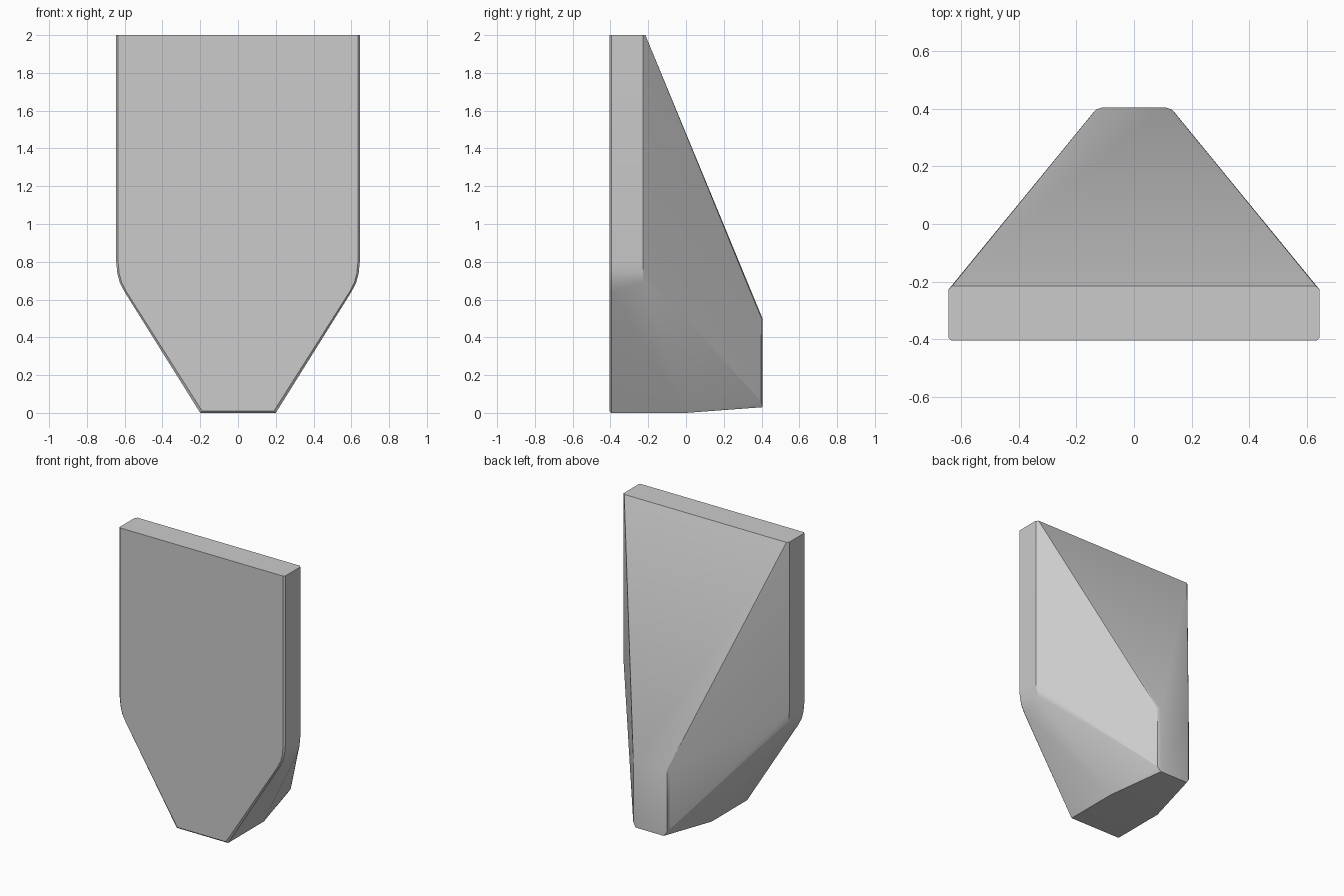
import bpy
import bmesh
import math

if "Cube" in bpy.data.objects:
    bpy.data.objects.remove(bpy.data.objects["Cube"])

# Colour
grey = bpy.data.materials.new("plain grey")
grey.use_nodes = True
colour = (0.6, 0.6, 0.6, 1)
grey.diffuse_color = colour
grey.node_tree.nodes["Principled BSDF"].inputs["Base Color"].default_value = colour

# Half outline of the front plate: straight side, rounded shoulder, tapered foot
outline = [(0.645, 2), (0.645, 0.8), (0.639, 0.74), (0.626, 0.69),
           (0.6, 0.64), (0.2, 0)]
front, rim, plate_back = -0.405, -0.395, -0.228
inset = 0.01

half = []
for x, z in outline:
    half.append((x - inset, front, max(z, inset)))
    half.append((x, rim, z))
    if z > 0.65:
        half.append((x, plate_back, z))

# Top of the sloping back, flat underside, rounded rear nose
half += [(0.632, -0.215, 2), (0.2, 0, 0)]
nose = [(0.11, 0.405, 0.5, 0.03), (0.132, 0.398, 0.5, 0.06),
        (0.145, 0.383, 0.49, 0.08)]
for x, y, high, low in nose:
    half += [(x, y, high), (x, y, low)]

# Solid wedge body from the mirrored points
bm = bmesh.new()
for side in (-1, 1):
    for x, y, z in half:
        bm.verts.new((side * x, y, z))
hull = bmesh.ops.convex_hull(bm, input=bm.verts[:])
loose = {g for g in hull["geom_interior"] + hull["geom_unused"]
         if isinstance(g, bmesh.types.BMVert)}
bmesh.ops.delete(bm, geom=list(loose), context='VERTS')
bmesh.ops.dissolve_limit(bm, angle_limit=math.radians(0.5),
                         verts=bm.verts[:], edges=bm.edges[:])
bmesh.ops.recalc_face_normals(bm, faces=bm.faces[:])

mesh = bpy.data.meshes.new("wedge_body")
bm.to_mesh(mesh)
bm.free()
mesh.materials.append(grey)
body = bpy.data.objects.new("wedge_body", mesh)
bpy.context.collection.objects.link(body)

# Smooth the rounded corners, keep the sharp edges
bpy.ops.object.select_all(action='DESELECT')
body.select_set(True)
bpy.context.view_layer.objects.active = body
bpy.ops.object.shade_smooth_by_angle(angle=math.radians(25))
